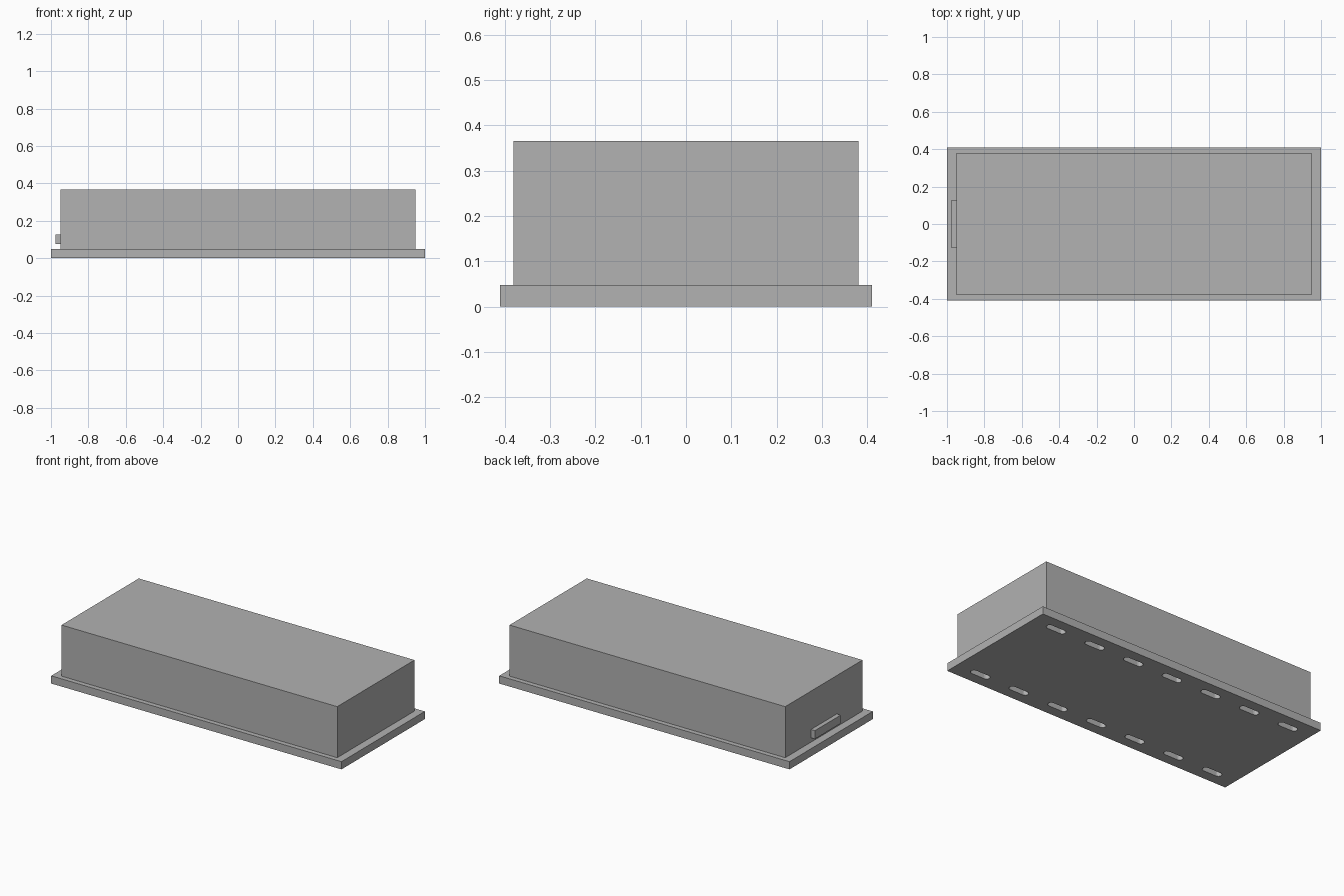
import bpy, bmesh, math

if "Cube" in bpy.data.objects:
    bpy.data.objects.remove(bpy.data.objects["Cube"])

grey = bpy.data.materials.new("plain_grey")
grey.diffuse_color = (0.445, 0.445, 0.445, 1)
grey.use_nodes = True
grey.node_tree.nodes["Principled BSDF"].inputs["Base Color"].default_value = grey.diffuse_color


def finish(name, bm):
    bmesh.ops.recalc_face_normals(bm, faces=bm.faces)
    mesh = bpy.data.meshes.new(name)
    bm.to_mesh(mesh)
    bm.free()
    mesh.materials.append(grey)
    obj = bpy.data.objects.new(name, mesh)
    bpy.context.collection.objects.link(obj)
    return obj


def box(name, lo, hi):
    bm = bmesh.new()
    bmesh.ops.create_cube(bm, size=1)
    for v in bm.verts:
        v.co = [(a + b) / 2 + c * (b - a) for a, b, c in zip(lo, hi, v.co)]
    return finish(name, bm)


def add_capsule(bm, cx, cy, half, radius, z0, z1, steps=8):
    # Rounded slot outline, extruded upward
    verts = []
    for side in (1, -1):
        for i in range(steps + 1):
            a = -math.pi / 2 + math.pi * i / steps
            verts.append(bm.verts.new((cx + side * (half + radius * math.cos(a)),
                                       cy + side * radius * math.sin(a), z0)))
    face = bm.faces.new(verts)
    top = bmesh.ops.extrude_face_region(bm, geom=[face])["geom"]
    bmesh.ops.translate(bm, vec=(0, 0, z1 - z0),
                        verts=[g for g in top if isinstance(g, bmesh.types.BMVert)])


# Base flange, main body and end handle
plate = box("base_plate", (-1, -0.41, 0), (1, 0.41, 0.048))
box("body", (-0.95, -0.38, 0.048), (0.95, 0.38, 0.366))
box("end_handle", (-0.977, -0.127, 0.075), (-0.95, 0.127, 0.127))

# Two rows of seven slots cut through the flange
bm = bmesh.new()
for y in (-0.325, 0.325):
    for i in range(-3, 4):
        add_capsule(bm, i * 0.278, y, 0.045, 0.02, -0.02, 0.07)
cutter = finish("slot_cutter", bm)
cutter.hide_render = True

mod = plate.modifiers.new("slots", 'BOOLEAN')
mod.operation = 'DIFFERENCE'
mod.solver = 'EXACT'
mod.object = cutter
bpy.context.view_layer.objects.active = plate
plate.select_set(True)
bpy.ops.object.modifier_apply(modifier=mod.name)
bpy.data.objects.remove(cutter)
